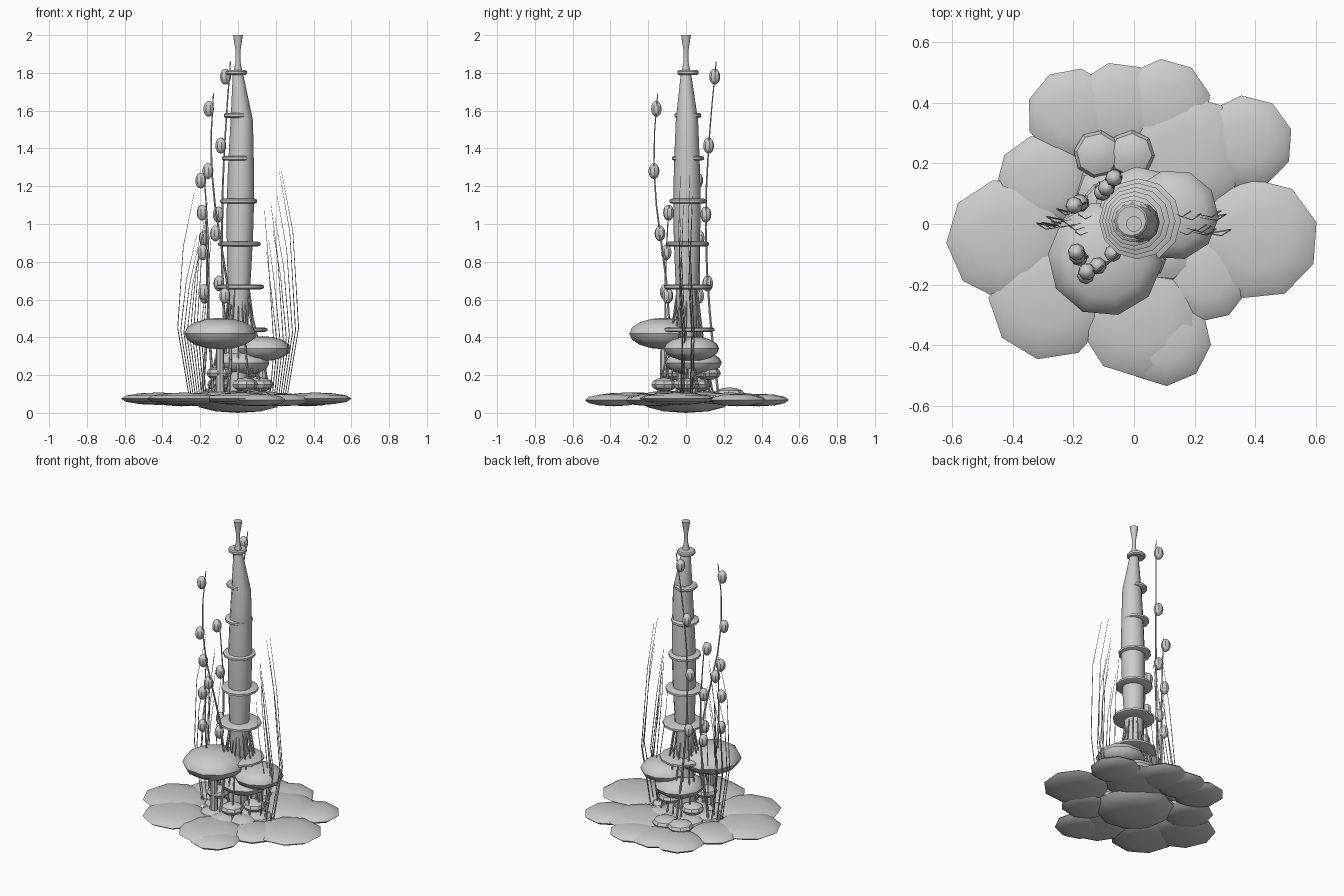
import bpy, bmesh, math, random
from mathutils import Vector, Matrix

random.seed(4)
cube = bpy.data.objects.get("Cube")
if cube:
    bpy.data.objects.remove(cube, do_unlink=True)

grey = bpy.data.materials.new("pale_grey")
grey.use_nodes = True
grey.diffuse_color = (0.6, 0.6, 0.6, 1)
shader = grey.node_tree.nodes["Principled BSDF"]
shader.inputs["Base Color"].default_value = grey.diffuse_color
parts = []


def finish(name, bm):
    """Turn the bmesh into a named grey object."""
    bmesh.ops.recalc_face_normals(bm, faces=bm.faces)
    mesh = bpy.data.meshes.new(name)
    bm.to_mesh(mesh)
    bm.free()
    mesh.materials.append(grey)
    part = bpy.data.objects.new(name, mesh)
    bpy.context.collection.objects.link(part)
    parts.append(part)


def around(count, radius, height):
    """Points evenly spaced on a level circle."""
    for index in range(count):
        angle = math.tau * index / count
        yield Vector((radius * math.cos(angle), radius * math.sin(angle), height))


def blob(name, centre, radius, half_height, sides=9, rings=6):
    """Flattened or stretched low-poly ellipsoid, turned at random."""
    bm = bmesh.new()
    turn = Matrix.Rotation(random.random(), 4, 'Z')
    scale = Matrix.Diagonal((radius, radius, half_height, 1))
    place = Matrix.Translation(centre) @ turn @ scale
    bmesh.ops.create_uvsphere(bm, u_segments=sides, v_segments=rings, radius=1, matrix=place)
    finish(name, bm)


def tube(name, path, radii, sides=12):
    """Skin level rings along an upright path."""
    bm = bmesh.new()
    loops = []
    for centre, radius in zip(path, radii):
        loops.append([bm.verts.new(Vector(centre) + offset)
                      for offset in around(sides, radius, 0)])
    for low, high in zip(loops, loops[1:]):
        for i in range(sides):
            bm.faces.new((low[i - 1], low[i], high[i], high[i - 1]))
    bm.faces.new(loops[0])
    bm.faces.new(loops[-1])
    finish(name, bm)


def beaded_stalk(base, tip, sway, waves, first_bead, spacing):
    """Swaying stalk with evenly spaced beads hanging down from its tip."""
    base, tip, sway = Vector(base), Vector(tip), Vector(sway)

    def point(t):
        return base.lerp(tip, t) + sway * math.sin(math.pi * waves * t)

    steps = [i / 8 for i in range(9)]
    tube("bead_stalk", [point(t) for t in steps], [0.008 - 0.005 * t for t in steps], sides=6)
    height = first_bead
    while height > 0.45:
        t = (height - base.z) / (tip.z - base.z)
        blob("bead", point(t) - Vector((0.02, 0, 0)), 0.029, 0.042, sides=8, rings=8)
        height -= spacing


# Broad flat pads around the base, large then small
large_pads = [(-0.42, -0.05), (0.41, -0.05), (0.02, -0.31), (-0.28, -0.25), (0.17, 0.23)]
small_pads = [(0.1, -0.38), (0.23, -0.17), (0.37, 0.27), (0.1, 0.39),
              (-0.05, 0.38), (-0.2, 0.36), (-0.3, 0.14)]
for name, spots, radius, height in (("large_pad", large_pads, 0.2, 0.075),
                                    ("small_pad", small_pads, 0.155, 0.068)):
    for x, y in spots:
        blob(name, (x, y, height), radius, 0.033)

# Thick middle of the base with its ring of inner pads
blob("base_core", (0, 0, 0.06), 0.24, 0.06, sides=10)
for centre in around(8, 0.15, 0.075):
    blob("inner_pad", centre, 0.09, 0.04, sides=8)
for x in (-0.12, -0.01):
    blob("back_pebble", (x, 0.23, 0.1), 0.08, 0.035, sides=8)

# Large rounded caps on short stems
for x, y, z, radius in ((-0.095, -0.115, 0.42, 0.19), (0.13, 0.03, 0.34, 0.15),
                        (0.02, 0.04, 0.265, 0.15)):
    blob("cap", (x, y, z), radius, radius * 0.44, sides=10, rings=8)
    tube("cap_stem", [(x, y, 0.06), (x, y, z)], [0.025, 0.02], sides=8)

# Small caps clustered at the foot of the trunk
for index, centre in enumerate(around(5, 0.12, 0.15)):
    centre.z += 0.06 * (index % 2)
    blob("small_cap", centre, 0.07, 0.037, sides=9)

# Tall trunk, slightly swollen above the middle, with a flared tip
steps = [i / 10 for i in range(11)]
path = [(0.025 * t - 0.005, 0.005, 0.05 + 1.5 * t) for t in steps]
radii = [0.062 - 0.01 * math.cos(math.tau * (t - 0.2)) for t in steps]
for height, radius in ((1.79, 0.028), (1.86, 0.012), (1.92, 0.013), (2, 0.026)):
    path.append((0, 0, height))
    radii.append(radius)
tube("trunk", path, radii)

# Collars shrinking evenly up the trunk
for i in range(7):
    radius = 0.14 - 0.014 * i
    shift = 0.015 - 0.004 * i
    path = [(shift, 0.01, 0.44 + 0.227 * i + 0.013 * level) for level in (-1, -0.5, 0.5, 1)]
    tube("collar", path, [radius * share for share in (0.87, 1, 1, 0.87)])

# Stalks with beads, tallest first
beaded_stalk((-0.05, 0.17, 0.1), (-0.04, 0.16, 1.86), (-0.04, -0.06, 0), 1, 1.78, 0.365)
beaded_stalk((-0.05, -0.11, 0.1), (-0.13, -0.15, 1.69), (0.03, 0.03, 0), 2, 1.61, 0.33)
beaded_stalk((-0.19, 0.04, 0.1), (-0.18, 0.06, 1.27), (0.03, 0.02, 0), 1, 1.23, 0.305)
beaded_stalk((-0.13, -0.09, 0.1), (-0.17, -0.09, 1.1), (-0.01, -0.02, 0), 1, 1.06, 0.21)

# Fine filaments rising on both sides
for side in (-1, 1):
    for i in range(9):
        t = i / 8
        foot = 0.17 + 0.09 * t
        belly = 0.19 + 0.13 * t
        top = random.uniform(0.8, 1.3)
        y = random.uniform(-0.03, 0.04)
        path = [(side * foot, y, 0.09), (side * belly, y + 0.01, 0.35 + 0.1 * t),
                (side * (belly - 0.03), y - 0.01, top * 0.75),
                (side * (foot - 0.03), y, top)]
        tube("filament", path, [0.003, 0.003, 0.002, 0.001], sides=3)

# Thin roots spreading from the trunk down to the base
for start in around(16, 0.05, 0):
    top = random.uniform(0.55, 0.8)
    spread = random.uniform(2.4, 3.6)
    path = []
    for share in (0, 0.3, 0.7, 1):
        point = start * (1 + (spread - 1) * share)
        point.z = top + (0.08 - top) * share
        path.append(point)
    tube("root", path, [0.004, 0.005, 0.005, 0.006], sides=5)

# Smooth shading with crisp rims
bpy.ops.object.select_all(action='DESELECT')
for part in parts:
    part.select_set(True)
bpy.context.view_layer.objects.active = parts[0]
bpy.ops.object.shade_smooth_by_angle(angle=math.radians(35))
